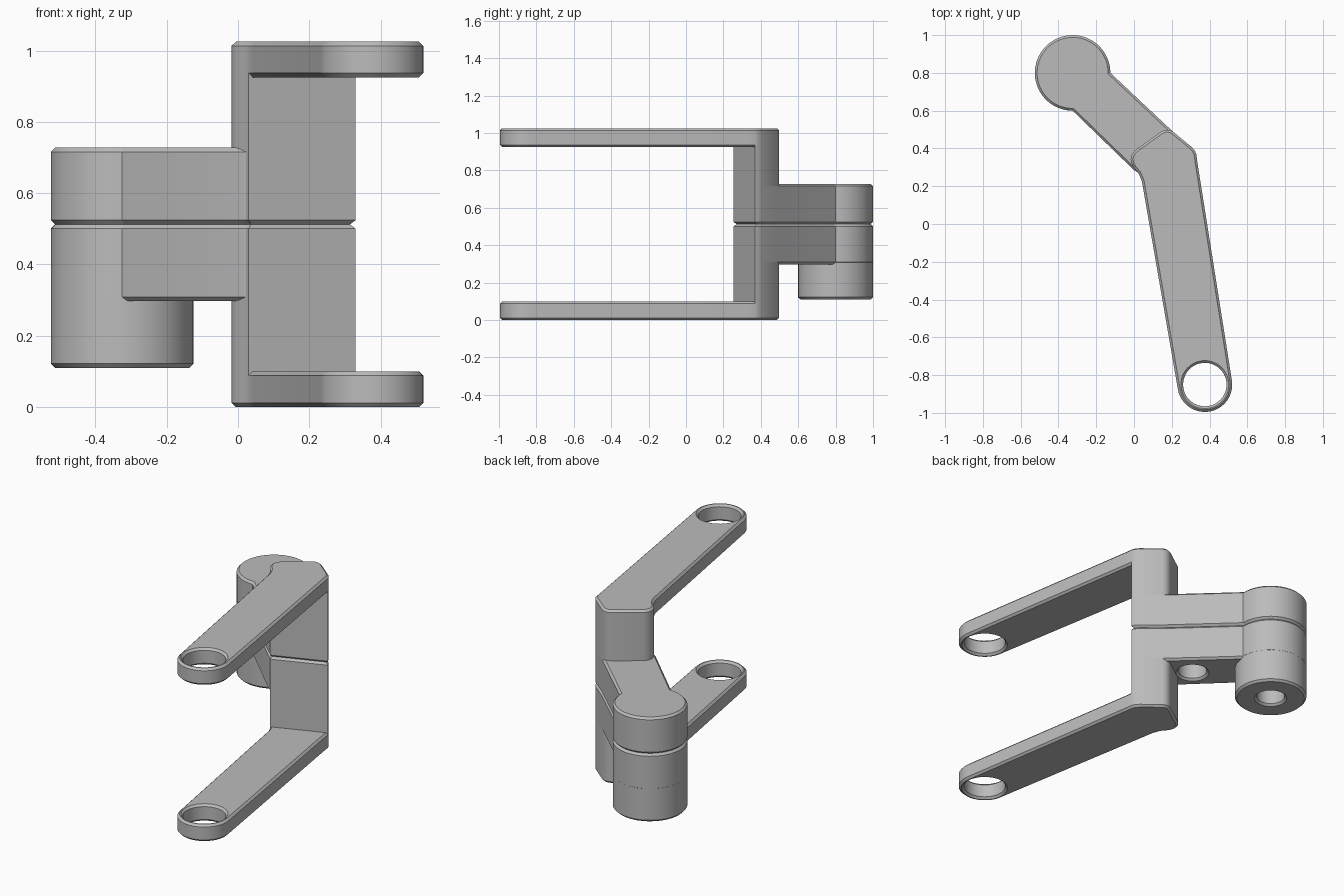
import bpy
import bmesh
from math import cos, sin, radians
from mathutils import Vector

cube = bpy.data.objects.get("Cube")
if cube:
    bpy.data.objects.remove(cube)

HEIGHT, MID, CHAMFER = 1.025, 0.5125, 0.012
HUB, HUB_R = (-0.325, 0.80), 0.20
PIN = (-0.015, 0.49)
EYE, EYE_R = (0.375, -0.85), 0.145

grey = bpy.data.materials.new("plain grey")
grey.use_nodes = True
grey.diffuse_color = (0.5, 0.5, 0.5, 1)
grey.node_tree.nodes["Principled BSDF"].inputs["Base Color"].default_value = grey.diffuse_color


def arc(center, r, start, end, steps):
    """Points along an arc, angles in degrees."""
    angles = [radians(start + (end - start) * i / steps) for i in range(steps + 1)]
    return [(center[0] + r * cos(a), center[1] + r * sin(a)) for a in angles]


def circle(center, r):
    return arc(center, r, 0, 360, 48)[:-1]


def inset(points, d):
    """Shrink a counter-clockwise outline by d with mitred corners."""
    pts = [Vector(p) for p in points]
    result = []
    for i, p in enumerate(pts):
        a = (p - pts[i - 1]).normalized()
        b = (pts[(i + 1) % len(pts)] - p).normalized()
        n1, n2 = Vector((-a.y, a.x)), Vector((-b.y, b.x))
        result.append(p + (n1 + n2) * d / (1 + n1.dot(n2)))
    return result


def loft(name, rings):
    """Closed solid through stacked (z, outline) rings."""
    bm = bmesh.new()
    loops = [[bm.verts.new((p[0], p[1], z)) for p in pts] for z, pts in rings]
    n = len(loops[0])
    for low, high in zip(loops, loops[1:]):
        for i in range(n):
            j = (i + 1) % n
            bm.faces.new((low[i], low[j], high[j], high[i]))
    bm.faces.new(loops[0][::-1])
    bm.faces.new(loops[-1])
    bmesh.ops.recalc_face_normals(bm, faces=bm.faces)
    mesh = bpy.data.meshes.new(name)
    bm.to_mesh(mesh)
    bm.free()
    mesh.materials.append(grey)
    obj = bpy.data.objects.new(name, mesh)
    bpy.context.collection.objects.link(obj)
    return obj


def slab(name, outline, z0, z1, bottom=True, top=True):
    """Upright prism with optional chamfers at its two ends."""
    c = CHAMFER
    small = inset(outline, c)
    rings = [(z0, small), (z0 + c, outline)] if bottom else [(z0, outline)]
    rings += [(z1 - c, outline), (z1, small)] if top else [(z1, outline)]
    return loft(name, rings)


def bore(objs, center, r, z0, z1, flare_top):
    """Cut a round hole, flared at its openings."""
    e = 0.01
    wide, hole = circle(center, r + CHAMFER + e), circle(center, r)
    rings = [(z0 - e, wide), (z0 + CHAMFER, hole)]
    rings += [(z1 - CHAMFER, hole), (z1 + e, wide)] if flare_top else [(z1 + 0.1, hole)]
    cutter = loft("bore_cutter", rings)
    cutter.hide_render = True
    for obj in objs:
        mod = obj.modifiers.new("bore", "BOOLEAN")
        mod.operation, mod.solver, mod.object = "DIFFERENCE", "EXACT", cutter
        bpy.context.view_layer.objects.active = obj
        bpy.ops.object.modifier_apply(modifier=mod.name)
    bpy.data.objects.remove(cutter)


# Outlines, counter-clockwise seen from above
outer_corner = [(0.33, 0.37), (0.322, 0.388), (0.305, 0.408), (0.205, 0.49)]
back_corner = [(0.185, 0.498), (0.165, 0.498), (0.145, 0.49), (0.005, 0.39),
               (-0.012, 0.368), (-0.018, 0.342), (-0.012, 0.318), (0.0, 0.297)]
inner_corner = [(0.022, 0.272), (0.03, 0.255)]
column_outline = outer_corner + back_corner + inner_corner
arm_outline = outer_corner + arc(HUB, HUB_R, 0, 270, 48) + [(0.0, 0.285)] + inner_corner
fork_outline = ([(0.335, 0.33)] + outer_corner + back_corner + inner_corner + [(0.042, 0.225)]
                + arc(EYE, EYE_R, 189.5, 368.5, 32))

# Both halves of the bracket share the same shapes, mirrored about mid height
parts = {}
for side in ("upper", "lower"):
    def span(a, b):
        return (a, b) if side == "upper" else (HEIGHT - b, HEIGHT - a)

    arm = slab(side + "_arm", arm_outline, *span(MID, 0.728))
    column = slab(side + "_column", column_outline, *span(0.716, 0.937), False, False)
    z0, z1 = span(0.925, HEIGHT)
    fork = slab(side + "_fork", fork_outline, z0, z1)
    bore([fork], EYE, 0.115, z0, z1, True)
    parts[side] = [arm, column, fork]

# The lower hub hangs below its arm and is bored from underneath
hub = slab("lower_hub", circle(HUB, HUB_R), 0.11, 0.3085, True, False)
lower_arm = parts["lower"][0]
bore([hub, lower_arm], HUB, 0.078, 0.11, MID, False)
bore([lower_arm], PIN, 0.08, HEIGHT - 0.728, MID, False)

# Smooth round walls, keep chamfers crisp
bpy.ops.object.select_all(action="DESELECT")
for obj in parts["upper"] + parts["lower"] + [hub]:
    obj.select_set(True)
    bpy.context.view_layer.objects.active = obj
bpy.ops.object.shade_smooth_by_angle(angle=radians(28))
